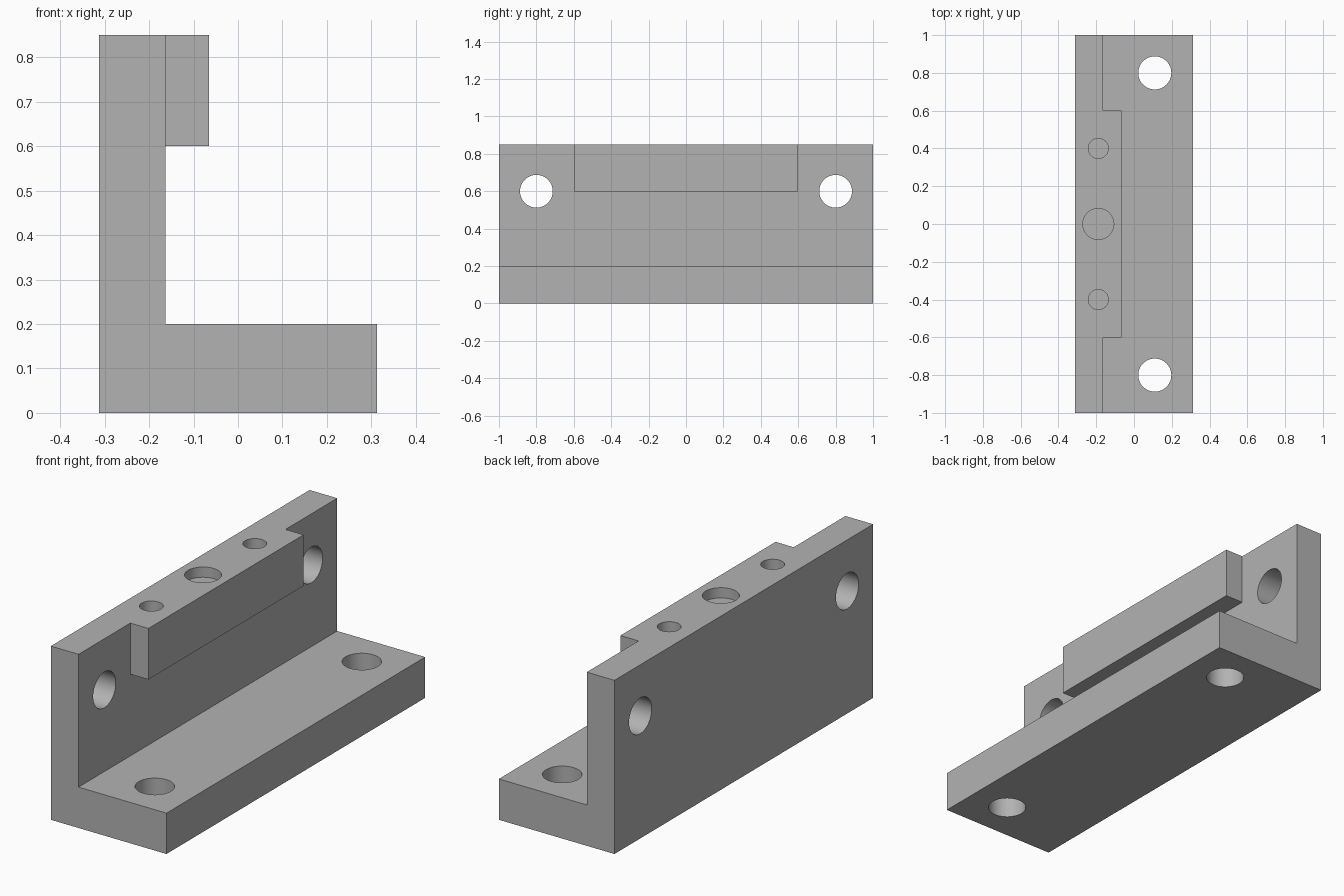
import bpy
import bmesh
import math
from mathutils import Matrix

cube = bpy.data.objects.get("Cube")
if cube:
    bpy.data.objects.remove(cube, do_unlink=True)

grey = bpy.data.materials.new("plain grey")
grey.use_nodes = True
color = (0.45, 0.45, 0.45, 1)
grey.diffuse_color = color
grey.node_tree.nodes["Principled BSDF"].inputs["Base Color"].default_value = color

BACK, WALL, PAD, FRONT = -0.313, -0.163, -0.065, 0.313
BASE_TOP, PAD_BOTTOM, TOP = 0.2, 0.6, 0.85


def add_object(name, bm):
    bmesh.ops.recalc_face_normals(bm, faces=bm.faces)
    mesh = bpy.data.meshes.new(name)
    bm.to_mesh(mesh)
    bm.free()
    mesh.materials.append(grey)
    obj = bpy.data.objects.new(name, mesh)
    bpy.context.collection.objects.link(obj)
    return obj


def extrude_profile(name, points, half_length):
    """Extrude an x-z outline symmetrically along y."""
    bm = bmesh.new()
    face = bm.faces.new([bm.verts.new((x, -half_length, z)) for x, z in points])
    out = bmesh.ops.extrude_face_region(bm, geom=[face])
    moved = [v for v in out["geom"] if isinstance(v, bmesh.types.BMVert)]
    bmesh.ops.translate(bm, verts=moved, vec=(0, 2 * half_length, 0))
    return add_object(name, bm)


def cylinder(name, radius, depth, center, along_x=False):
    bm = bmesh.new()
    turn = Matrix.Rotation(math.pi / 2 if along_x else 0, 4, "Y")
    bmesh.ops.create_cone(bm, cap_ends=True, segments=64, radius1=radius,
                          radius2=radius, depth=depth,
                          matrix=Matrix.Translation(center) @ turn)
    return add_object(name, bm)


def combine(target, other, operation):
    mod = target.modifiers.new(operation.lower(), "BOOLEAN")
    mod.operation = operation
    mod.solver = "EXACT"
    mod.object = other
    bpy.context.view_layer.objects.active = target
    bpy.ops.object.modifier_apply(modifier=mod.name)
    bpy.data.objects.remove(other, do_unlink=True)


# L-shaped body with the raised pad along the top of the wall
bracket = extrude_profile("angle_bracket", [
    (BACK, 0), (FRONT, 0), (FRONT, BASE_TOP),
    (WALL, BASE_TOP), (WALL, TOP), (BACK, TOP)], 1)
pad = extrude_profile("wall_pad", [
    (WALL - 0.05, PAD_BOTTOM), (PAD, PAD_BOTTOM),
    (PAD, TOP), (WALL - 0.05, TOP)], 0.6)
combine(bracket, pad, "UNION")

# Through holes in the base and the wall, blind pin holes in the top
pin_x = (BACK + PAD) / 2
cutters = [cylinder("counterbore_cutter", 0.082, 0.1, (pin_x, 0, TOP))]
for side in (-1, 1):
    cutters += [
        cylinder("base_hole_cutter", 0.0875, 0.6, (0.11, 0.8 * side, 0.1)),
        cylinder("wall_hole_cutter", 0.0875, 0.4, (-0.24, 0.8 * side, 0.6), True),
        cylinder("pin_hole_cutter", 0.053, 0.4, (pin_x, 0.4 * side, TOP)),
    ]
for cutter in cutters:
    combine(bracket, cutter, "DIFFERENCE")

# Smooth hole walls, sharp outer edges
bpy.ops.object.select_all(action="DESELECT")
bracket.select_set(True)
bpy.context.view_layer.objects.active = bracket
bpy.ops.object.shade_smooth_by_angle(angle=math.radians(30))
